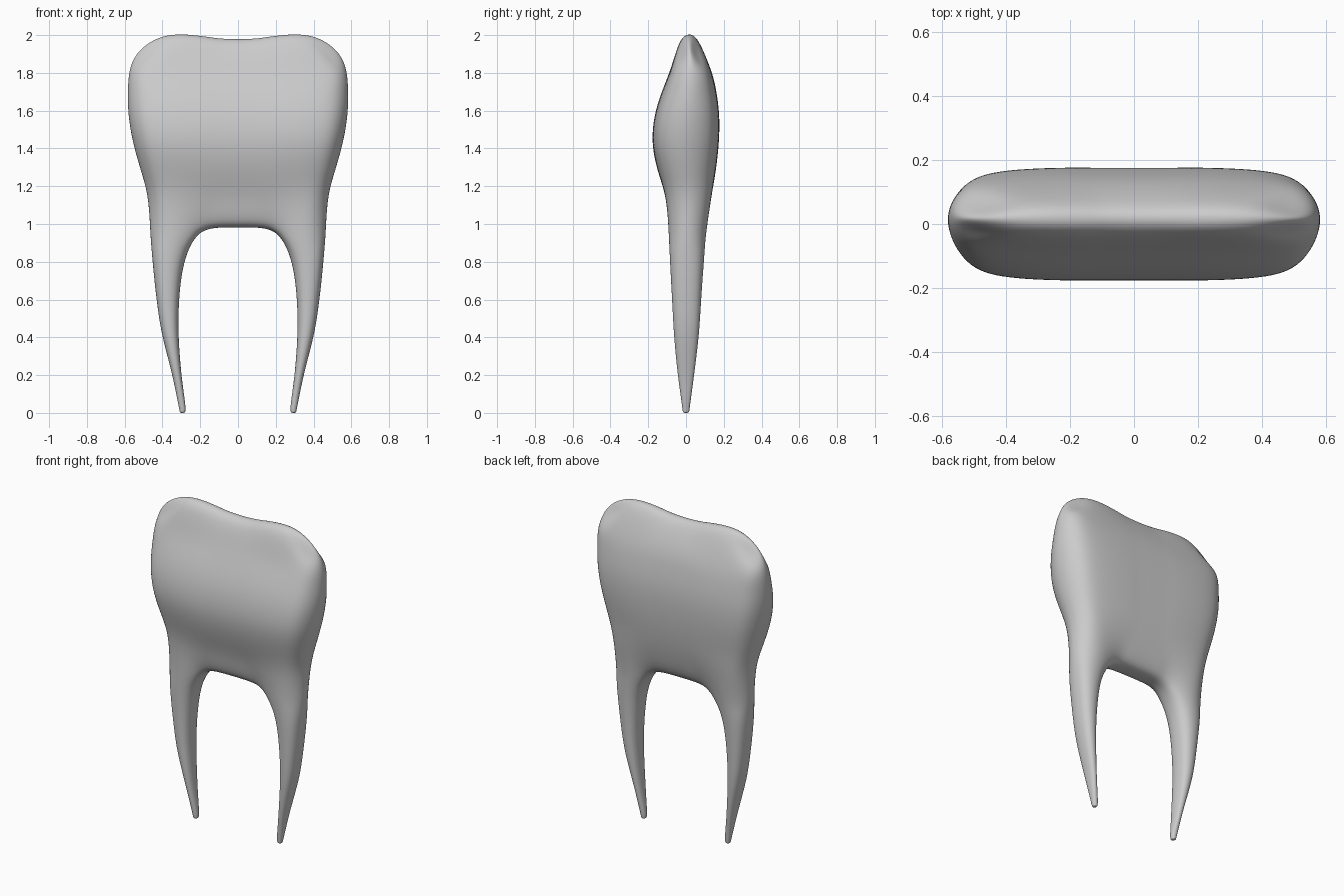
import bpy, bmesh
from mathutils import Vector

if "Cube" in bpy.data.objects:
    bpy.data.objects.remove(bpy.data.objects["Cube"])

# Root sections, tip upward: z, inner x, outer x, front y, back y
ROOT = [(0.003, .282, .306, -.014, .014), (.022, .278, .311, -.019, .019),
        (.09, .285, .325, -.028, .028), (.22, .301, .353, -.045, .045),
        (.40, .314, .398, -.062, .066), (.55, .314, .424, -.071, .077),
        (.70, .302, .442, -.079, .087), (.84, .270, .455, -.086, .097)]
# Crown sections, from the fork upward: z, half width, front y, back y
CROWN = [(.96, .464, -.092, .108), (1.13, .477, -.108, .133), (1.27, .510, -.145, .155),
         (1.42, .552, -.175, .172), (1.57, .578, -.165, .175), (1.70, .583, -.127, .160),
         (1.82, .570, -.082, .130), (1.93, .515, -.034, .070)]
X_RATIO = [0, .2, .4, .73, .925]      # columns, centre to side
Y_RATIO = [1, 1, 1, .93, .64]
Y_FORK = [.72, .72, .72, 1, .72]
Y_NECK = [.95, .95, .97, .98, .68]
Y_RIM = [1, 1, 1, .97, .74]
RIM_Z = [1.94, 1.943, 1.955, 1.950, 1.898]
RIDGE_Z = [1.978, 1.983, 1.996, 1.996, 1.925]
FORK_X = [0, .12, .21]
FORK_Z = [.982, .979, .943]
NR, NC = len(ROOT), len(CROWN)
RATIOS = {NR: Y_FORK, NR + 1: Y_NECK, NR + NC - 1: Y_RIM}


def point(i, j, k):
    """Surface point at column i (-4..4), row j (-1 front, 0 mid, 1 back), level k."""
    a, s = abs(i), (1 if i > 0 else -1)
    if k < NR:
        z, xi, xo, yf, yb = ROOT[k]
        cx, hx = (xi + xo) / 2, (xo - xi) / 2
        u = a - 3
        f = .74 if u and j else 1
        if k == 0 and not u and not j:
            z = 0
        return Vector((s * (cx + u * hx * f), (yf + yb) / 2 + j * (yb - yf) / 2 * f, z))
    z, hw, yf, yb = CROWN[k - NR]
    cy, hy = (yf + yb) / 2, (yb - yf) / 2 * RATIOS.get(k, Y_RATIO)[a]
    x = hw if a == 4 and j == 0 else hw * X_RATIO[a]
    if k == NR and a < 3:                      # rounded lip of the fork
        x, z = FORK_X[a], FORK_Z[a]
        if j:
            z += .025
            x += .01 * (a == 2)
    if k == NR + NC - 1:                       # biting edge
        z = RIM_Z[a] if j else RIDGE_Z[a]
    return Vector((s * x, cy + j * hy, z))


# Block layout: two legs of cells below, one full slab above
top = NR + NC - 1
cells = {(i, j, k) for i in range(-4, 4) for j in (-1, 0) for k in range(top)
         if k >= NR or i in (-4, -3, 2, 3)}
bm = bmesh.new()
verts = {}


def vert(key):
    if key not in verts:
        verts[key] = bm.verts.new(point(*key))
    return verts[key]


for c in sorted(cells):
    for axis in range(3):
        for side in (0, 1):
            n = list(c)
            n[axis] += 2 * side - 1
            if tuple(n) in cells:
                continue
            p, q = [t for t in range(3) if t != axis]
            quad = []
            for du, dv in ((0, 0), (1, 0), (1, 1), (0, 1)):
                key = list(c)
                key[axis] += side
                key[p] += du
                key[q] += dv
                quad.append(vert(tuple(key)))
            bm.faces.new(quad)
bmesh.ops.recalc_face_normals(bm, faces=bm.faces[:])

# Push the cage outward so that the subdivided surface passes through the points
target = {v: v.co.copy() for v in bm.verts}


def limit(v):
    n = len(v.link_edges)
    near = {e.other_vert(v) for e in v.link_edges}
    acc = v.co * n * n
    for w in near:
        acc = acc + w.co * 4
    for f in v.link_faces:
        for w in f.verts:
            if w is not v and w not in near:
                acc = acc + w.co
    return acc / (n * (n + 5))


for _ in range(8):
    step = {v: target[v] - limit(v) for v in bm.verts}
    for v, d in step.items():
        v.co += d

for f in bm.faces:
    f.smooth = True
mesh = bpy.data.meshes.new("tooth")
bm.to_mesh(mesh)
bm.free()
tooth = bpy.data.objects.new("tooth", mesh)
bpy.context.collection.objects.link(tooth)
sub = tooth.modifiers.new("smooth", 'SUBSURF')
sub.levels = sub.render_levels = 3
